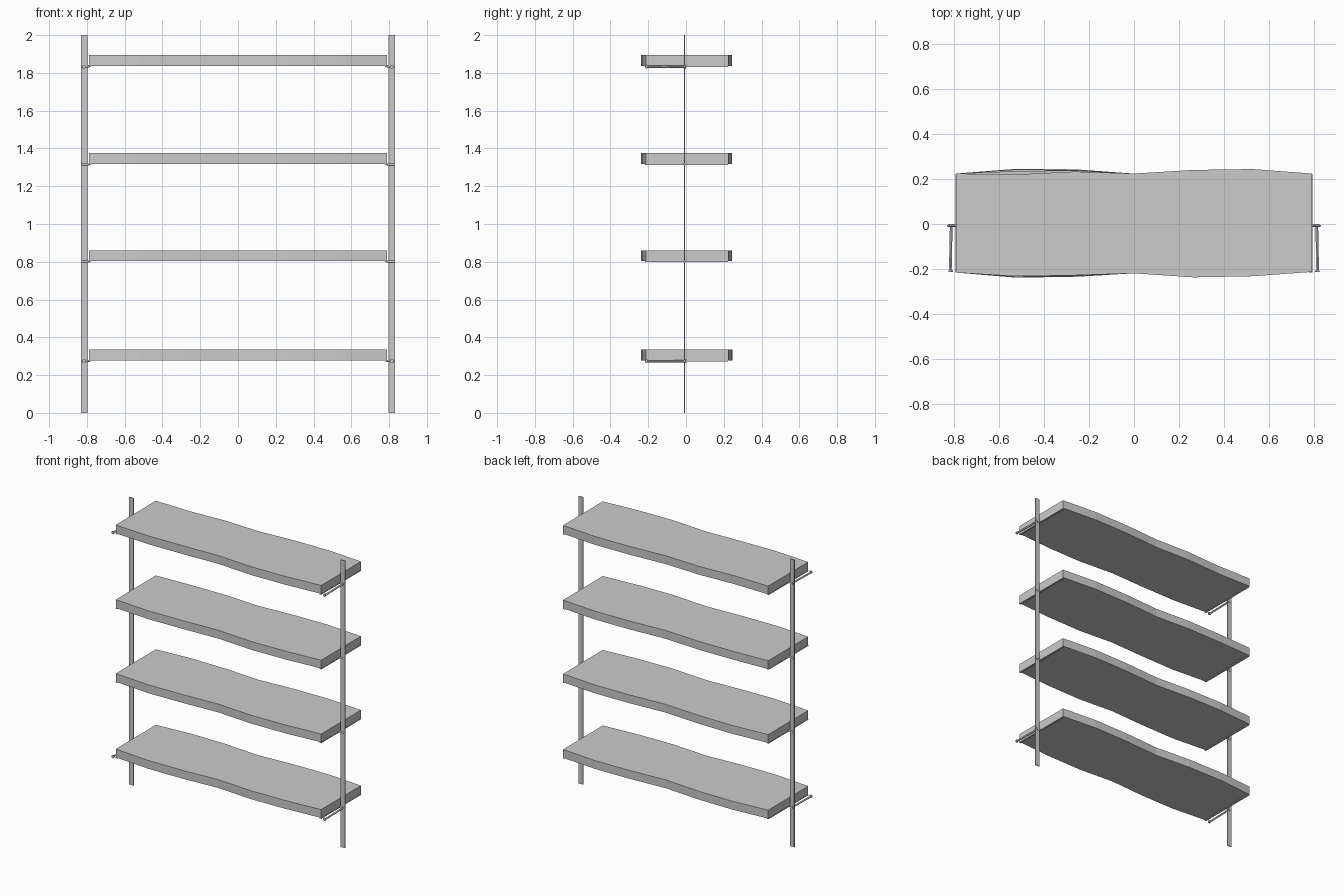
import bpy, bmesh
from mathutils import Vector

if "Cube" in bpy.data.objects:
    bpy.data.objects.remove(bpy.data.objects["Cube"])


def box(name, lo, hi):
    lo, hi = Vector(lo), Vector(hi)
    bpy.ops.mesh.primitive_cube_add(size=1, location=(lo + hi) / 2)
    ob = bpy.context.object
    ob.name = name
    ob.scale = hi - lo
    return ob


def rod(name, a, b, r, sides=12):
    a, b = Vector(a), Vector(b)
    bpy.ops.mesh.primitive_cylinder_add(vertices=sides, radius=r, depth=(b - a).length,
                                        location=(a + b) / 2)
    ob = bpy.context.object
    ob.name = name
    ob.rotation_euler = (b - a).to_track_quat('Z', 'Y').to_euler()
    bpy.ops.object.shade_smooth_by_angle()
    return ob


def slab(name, outline, z, h):
    bm = bmesh.new()
    face = bm.faces.new([bm.verts.new((x, y, z)) for x, y in outline])
    ext = bmesh.ops.extrude_face_region(bm, geom=[face])
    bmesh.ops.translate(bm, vec=(0, 0, h),
                        verts=[v for v in ext['geom'] if isinstance(v, bmesh.types.BMVert)])
    bmesh.ops.recalc_face_normals(bm, faces=bm.faces)
    me = bpy.data.meshes.new(name)
    bm.to_mesh(me)
    bm.free()
    ob = bpy.data.objects.new(name, me)
    bpy.context.collection.objects.link(ob)


# Wavy-edged shelves; the left bulges vary a little per shelf
xs = [-0.79 + 1.58 * i / 6 for i in range(7)]
levels = [0.277, 0.803, 1.317, 1.837]
back_left = [(0.245, 0.243), (0.242, 0.24), (0.235, 0.238), (0.22, 0.233)]
front_left = [(-0.238, -0.235), (-0.237, -0.232), (-0.235, -0.23), (-0.232, -0.228)]
for i, z in enumerate(levels):
    back = [0.224, *back_left[i], 0.224, 0.24, 0.244, 0.224]
    front = [-0.216, *front_left[i], -0.219, -0.237, -0.232, -0.213]
    outline = list(zip(xs, front)) + list(zip(xs, back))[::-1]
    slab(f"shelf_{i + 1}", outline, z, 0.058)

py = -0.008
for s, side in ((-1, "left"), (1, "right")):
    # Flat strip uprights
    box(f"{side}_upright", (s * 0.813 - 0.017, py - 0.003, 0),
        (s * 0.813 + 0.017, py + 0.003, 2))
    for i, z in enumerate(levels):
        # Narrow support bar under each shelf end, pinned to the upright
        box(f"{side}_end_bar_{i + 1}", (s * 0.785 - 0.007, -0.216, z - 0.005),
            (s * 0.785 + 0.007, 0.222, z))
        rod(f"{side}_pin_{i + 1}", (s * 0.785, py, z - 0.002), (s * 0.826, py, z - 0.002), 0.006)
        # Long bolts with heads, on the lowest and highest shelf only
        if i in (0, 3):
            zb = z - 0.004
            rod(f"{side}_bolt_{i + 1}", (s * 0.812, 0, zb), (s * 0.816, -0.208, zb - 0.001), 0.006)
            rod(f"{side}_bolt_head_{i + 1}", (s * 0.815, -0.214, zb), (s * 0.815, -0.207, zb), 0.01)
            rod(f"{side}_bolt_nut_{i + 1}", (s * 0.812, py + 0.002, zb), (s * 0.812, 0, zb), 0.01)
